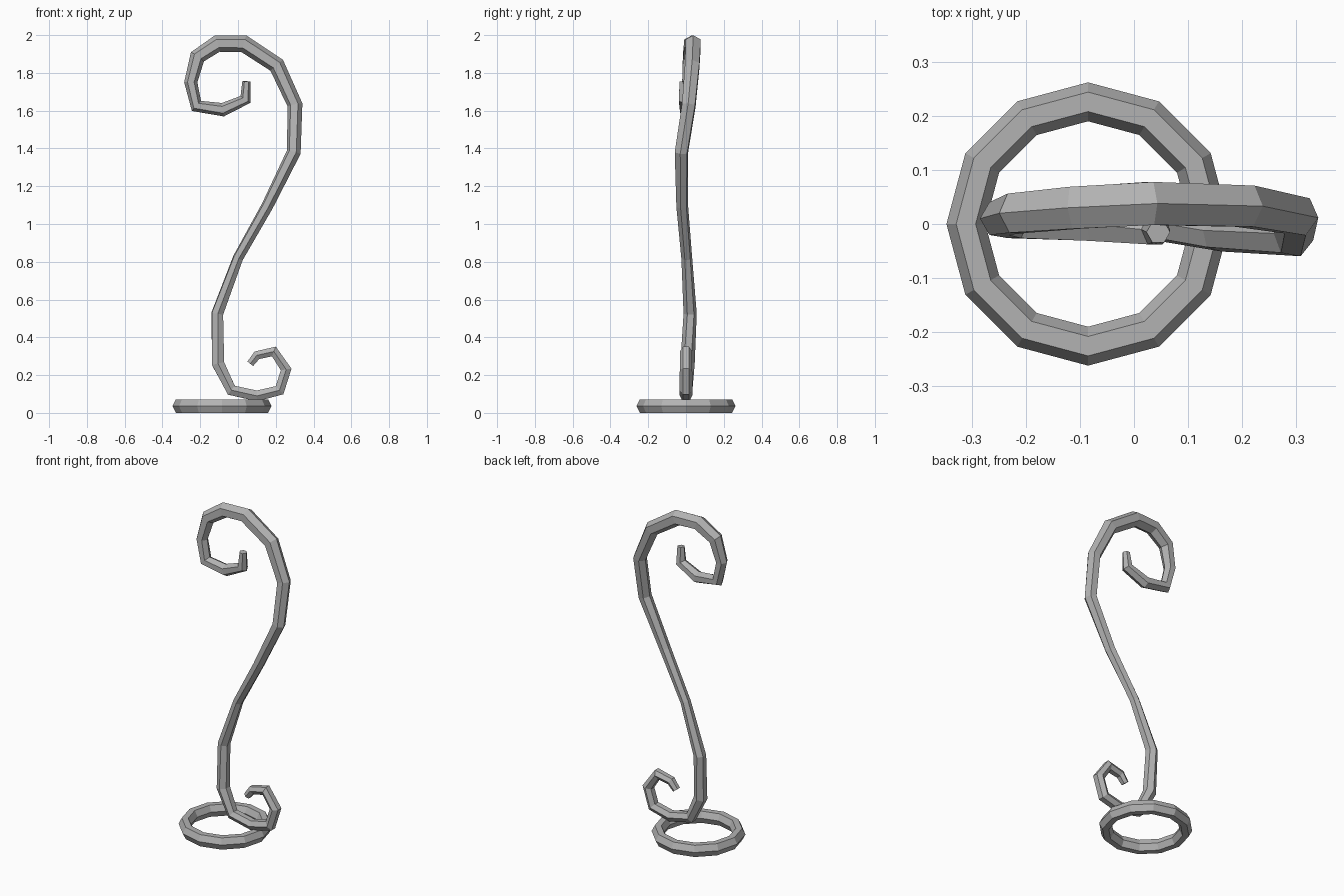
import bpy, bmesh, math
from mathutils import Vector

cube = bpy.data.objects.get("Cube")
if cube:
    bpy.data.objects.remove(cube)

SIDES = 6

metal = bpy.data.materials.new("grey metal")
metal.use_nodes = True
grey = (0.45, 0.45, 0.45, 1)
metal.diffuse_color = grey
metal.node_tree.nodes["Principled BSDF"].inputs["Base Color"].default_value = grey


def sweep(name, stations, closed=False):
    """Skin hexagonal rings; a station is (centre, u axis, v axis, phase)."""
    bm = bmesh.new()
    rings = []
    for centre, u, v, phase in stations:
        angles = [phase + math.tau * i / SIDES for i in range(SIDES)]
        rings.append([bm.verts.new(centre + u * math.cos(a) + v * math.sin(a))
                      for a in angles])
    pairs = list(zip(rings, rings[1:]))
    if closed:
        pairs.append((rings[-1], rings[0]))
    else:
        bm.faces.new(rings[0])
        bm.faces.new(rings[-1])
    for a, b in pairs:
        for i in range(SIDES):
            j = (i + 1) % SIDES
            bm.faces.new((a[i], a[j], b[j], b[i]))
    bmesh.ops.recalc_face_normals(bm, faces=bm.faces)
    mesh = bpy.data.meshes.new(name)
    bm.to_mesh(mesh)
    bm.free()
    mesh.materials.append(metal)
    obj = bpy.data.objects.new(name, mesh)
    bpy.context.collection.objects.link(obj)
    return obj


# Scrolled stem: x, y, z, radius from the upper tip to the lower tip
path = [
    (.045, -.015, 1.755, .022), (.04, -.01, 1.66, .032),
    (-.08, 0, 1.605, .036), (-.22, .005, 1.625, .036),
    (-.25, .01, 1.75, .035), (-.215, .02, 1.885, .042),
    (-.11, .03, 1.955, .045), (.03, .038, 1.955, .046),
    (.205, .033, 1.84, .044), (.302, .015, 1.63, .04),
    (.295, -.024, 1.38, .038), (.155, -.02, 1.095, .032),
    (0, .004, .82, .029), (-.11, .022, .525, .035),
    (-.105, .008, .26, .038), (-.035, 0, .12, .034),
    (.1, 0, .09, .033), (.22, 0, .12, .034),
    (.255, 0, .23, .033), (.19, 0, .325, .032),
    (.1, 0, .305, .027), (.065, 0, .26, .022),
]
points = [Vector(p[:3]) for p in path]
last = len(path) - 1
stations = []
for i, p in enumerate(points):
    # Bisect the neighbouring segments so each joint is mitred
    before = (p - points[max(i - 1, 0)]).normalized()
    after = (points[min(i + 1, last)] - p).normalized()
    tangent = (before + after).normalized()
    u = Vector((0, 1, 0)).cross(tangent).normalized()
    v = tangent.cross(u)
    # The section turns gradually through the straight middle of the stem
    turn = min(max((i - 8) / 6, 0), 1)
    stations.append((p, u * path[i][3], v * path[i][3], turn * math.pi / 6))
sweep("scrolled_stem", stations)

# Twelve-sided base ring
ring = []
for k in range(12):
    a = math.tau * k / 12
    out = Vector((math.cos(a), math.sin(a), 0))
    ring.append((Vector((-.085, 0, .036)) + out * .226,
                 out * .036, Vector((0, 0, .0415)), 0))
sweep("base_ring", ring, closed=True)
